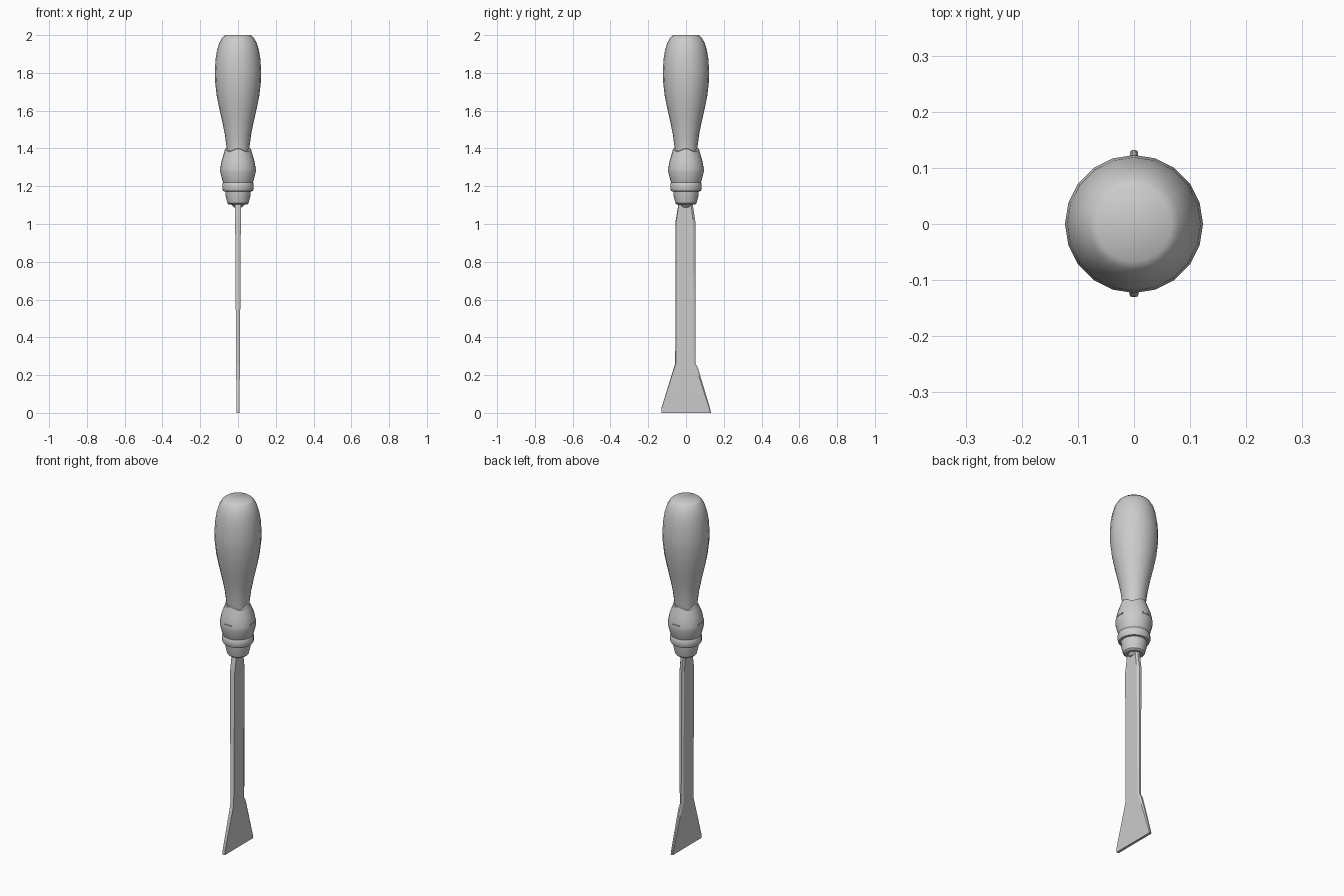
import bpy, bmesh, math

if "Cube" in bpy.data.objects:
    bpy.data.objects.remove(bpy.data.objects["Cube"])


def finish(name, bm, angle=35):
    bmesh.ops.recalc_face_normals(bm, faces=bm.faces)
    me = bpy.data.meshes.new(name)
    bm.to_mesh(me)
    bm.free()
    ob = bpy.data.objects.new(name, me)
    bpy.context.collection.objects.link(ob)
    bpy.ops.object.select_all(action='DESELECT')
    ob.select_set(True)
    bpy.context.view_layer.objects.active = ob
    bpy.ops.object.shade_smooth_by_angle(angle=math.radians(angle))
    return ob


def loft(name, rings, angle=35):
    bm = bmesh.new()
    loops = [[bm.verts.new(p) for p in ring] for ring in rings]
    n = len(loops[0])
    for a, b in zip(loops, loops[1:]):
        for i in range(n):
            j = (i + 1) % n
            bm.faces.new((a[i], a[j], b[j], b[i]))
    bm.faces.new(loops[0][::-1])
    bm.faces.new(loops[-1])
    return finish(name, bm, angle)


def ring(r, z, n, wave=0.0):
    # wave gives the scalloped rim
    pts = []
    for i in range(n):
        a = 2 * math.pi * i / n
        pts.append((r * math.cos(a), r * math.sin(a), z + wave * math.cos(4 * a)))
    return pts


# Turned handle
handle = [(0.058, 1.34), (0.06, 1.40), (0.069, 1.47), (0.083, 1.54), (0.099, 1.61),
          (0.113, 1.68), (0.121, 1.75), (0.123, 1.80), (0.119, 1.87),
          (0.111, 1.92), (0.099, 1.96), (0.082, 1.988), (0.067, 2.0)]
loft("handle", [ring(r, z, 20) for r, z in handle], 40)

# Swollen collar with a scalloped upper rim
collar = [(0.072, 1.205, 0), (0.081, 1.225, 0), (0.094, 1.275, 0), (0.094, 1.295, 0),
          (0.085, 1.34, 0), (0.068, 1.39, 0.008), (0.055, 1.395, 0.008)]
loft("collar", [ring(r, z, 24, w) for r, z, w in collar], 35)

# Raised band
band = [(0.066, 1.172), (0.078, 1.174), (0.083, 1.185), (0.083, 1.212),
        (0.076, 1.224), (0.066, 1.226)]
loft("collar_band", [ring(r, z, 20) for r, z in band])

# Tapered ferrule and the small neck below it
ferrule = [(0.046, 1.102), (0.056, 1.11), (0.066, 1.15), (0.068, 1.18)]
loft("ferrule", [ring(r, z, 16) for r, z in ferrule])
loft("neck", [ring(r, z, 12) for r, z in [(0.02, 1.088), (0.036, 1.105), (0.036, 1.13)]])

# Narrow slots around the widest part of the collar
bm = bmesh.new()
for k in range(4):
    a = math.pi / 2 * k
    geo = bmesh.ops.create_cube(bm, size=1)["verts"]
    bmesh.ops.scale(bm, vec=(0.01, 0.04, 0.007), verts=geo)
    bmesh.ops.translate(bm, vec=(0.09, 0, 1.302), verts=geo)
    for v in geo:
        x, y = v.co.x, v.co.y
        v.co.x, v.co.y = x * math.cos(a) - y * math.sin(a), x * math.sin(a) + y * math.cos(a)
finish("collar_ridges", bm)


# Flat blade: chamfered section, flared chisel tip
def section(z, y0, y1, t, c):
    return [(-t, y0 + c / 3, z), (-t * .45, y0, z), (t * .45, y0, z), (t, y0 + c / 3, z),
            (t, y1 - c, z), (t * .45, y1, z), (-t * .45, y1, z), (-t, y1 - c, z)]


blade = [(0.0, -0.13, 0.132, 0.007, 0.003), (0.025, -0.13, 0.127, 0.0075, 0.004),
         (0.24, -0.064, 0.063, 0.010, 0.010), (0.262, -0.057, 0.050, 0.010, 0.011),
         (1.01, -0.056, 0.050, 0.015, 0.012), (1.09, -0.043, 0.038, 0.015, 0.010),
         (1.14, -0.035, 0.032, 0.015, 0.008)]
loft("blade", [section(*s) for s in blade], 20)
